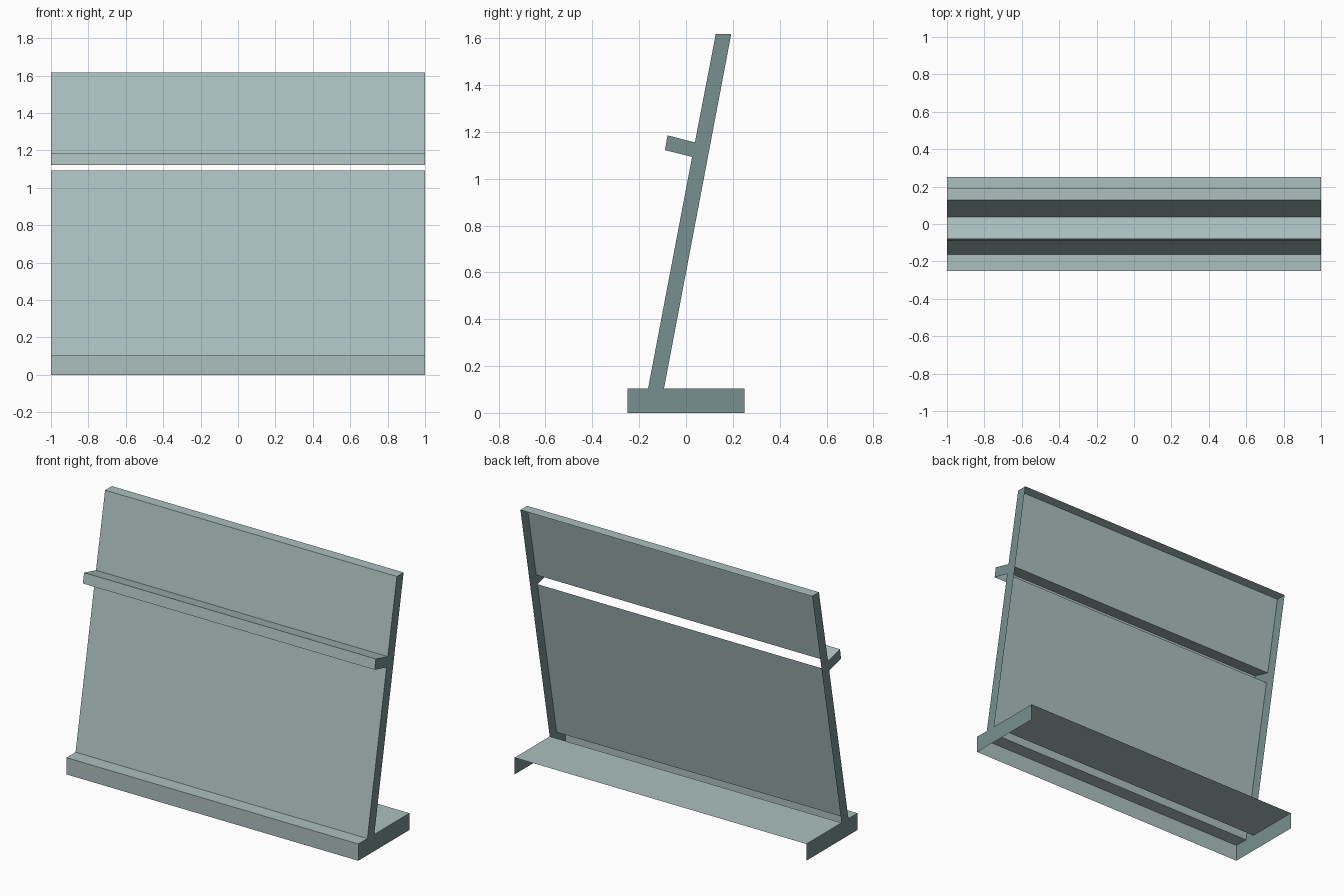
import bpy
import bmesh

cube = bpy.data.objects.get("Cube")
if cube:
    bpy.data.objects.remove(cube, do_unlink=True)


def make_material(name, rgb):
    mat = bpy.data.materials.new(name)
    mat.use_nodes = True
    mat.diffuse_color = (*rgb, 1)
    mat.node_tree.nodes["Principled BSDF"].inputs["Base Color"].default_value = (*rgb, 1)
    return mat


sheet_mat = make_material("pale grey green", (0.41, 0.53, 0.52))
end_mat = make_material("dull teal", (0.185, 0.28, 0.275))
HALF = 1.0


def build(name, strips, outline):
    """Open strips stretched across the width, closed by an end plate each side."""
    bm = bmesh.new()
    for strip in strips:
        left = [bm.verts.new((-HALF, y, z)) for y, z in strip]
        right = [bm.verts.new((HALF, y, z)) for y, z in strip]
        for i in range(len(strip) - 1):
            bm.faces.new((left[i], right[i], right[i + 1], left[i + 1]))
    for side in (-HALF, HALF):
        ring = [bm.verts.new((side, y, z)) for y, z in outline]
        face = bm.faces.new(ring if side < 0 else ring[::-1])
        face.material_index = 1
        face.normal_update()
        if face.normal.x * side < 0:
            face.normal_flip()
    bmesh.ops.remove_doubles(bm, verts=bm.verts, dist=0.0001)
    mesh = bpy.data.meshes.new(name)
    bm.to_mesh(mesh)
    bm.free()
    mesh.materials.append(sheet_mat)
    mesh.materials.append(end_mat)
    obj = bpy.data.objects.new(name, mesh)
    bpy.context.collection.objects.link(obj)
    return obj


# Profile corners as (y, z)
base_front, base_lip = (-0.25, 0), (-0.25, 0.104)
base_back, base_rear = (0.25, 0.104), (0.25, 0)
foot_front, foot_back = (-0.162, 0.104), (-0.094, 0.104)
top_front, top_back = (0.127, 1.617), (0.193, 1.617)
slot_low, slot_high = (0.026, 1.093), (0.038, 1.155)
shelf_low, shelf_high = (-0.09, 1.122), (-0.079, 1.185)

# Base: front lip and two top strips, open underneath and behind
build("base",
      [(base_front, base_lip, foot_front), (foot_back, base_back)],
      [base_front, base_lip, foot_front, foot_back, base_back, base_rear])

# Leaning panel: front sheet split by the shelf slot, open at the back
build("back_panel",
      [(foot_front, slot_low), (slot_high, top_front, top_back)],
      [foot_front, slot_low, slot_high, top_front, top_back, foot_back])

# Shelf: front lip and top, open underneath
build("shelf",
      [(shelf_low, shelf_high, slot_high)],
      [shelf_low, shelf_high, slot_high, slot_low])
